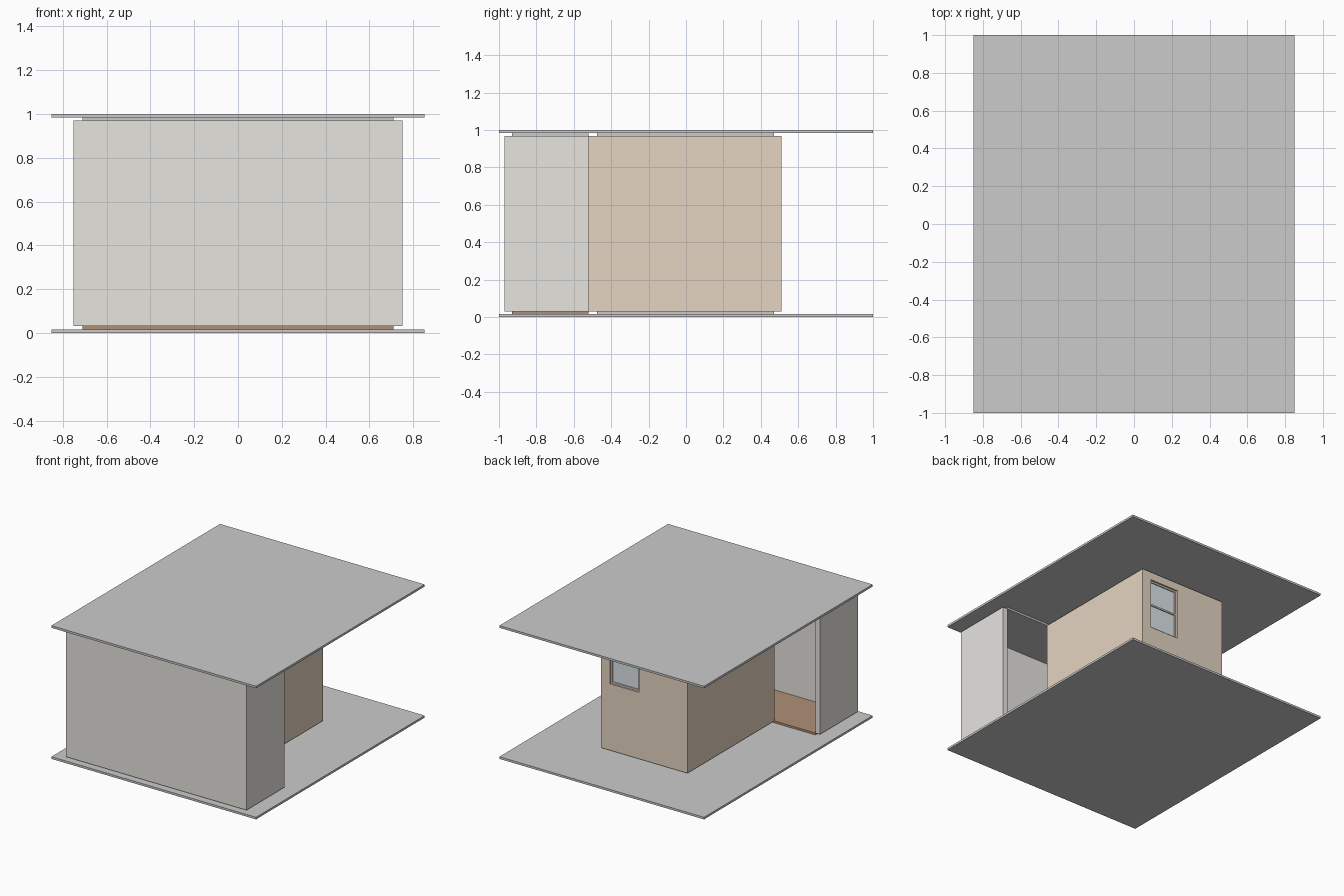
import bpy, bmesh

if "Cube" in bpy.data.objects:
    bpy.data.objects.remove(bpy.data.objects["Cube"])


def material(name, rgb):
    m = bpy.data.materials.new(name)
    m.diffuse_color = (*rgb, 1)
    m.use_nodes = True
    m.node_tree.nodes["Principled BSDF"].inputs["Base Color"].default_value = m.diffuse_color
    return m


PLASTER = material("pale_plaster", (0.8, 0.78, 0.74))
BEIGE = material("beige_plaster", (0.78, 0.66, 0.54))
WOOD = material("wood_floor", (0.44, 0.28, 0.18))
TRIM = material("window_trim", (0.78, 0.68, 0.58))
GLASS = material("window_glass", (0.72, 0.78, 0.8))


def prism(name, outline, z0, z1, mat=None):
    """Extrude a plan outline from z0 up to z1."""
    bm = bmesh.new()
    face = bm.faces.new([bm.verts.new((x, y, z0)) for x, y in outline])
    top = bmesh.ops.extrude_face_region(bm, geom=[face])["geom"]
    bmesh.ops.translate(bm, vec=(0, 0, z1 - z0),
                        verts=[v for v in top if isinstance(v, bmesh.types.BMVert)])
    bmesh.ops.recalc_face_normals(bm, faces=bm.faces)
    mesh = bpy.data.meshes.new(name)
    bm.to_mesh(mesh)
    bm.free()
    obj = bpy.data.objects.new(name, mesh)
    bpy.context.collection.objects.link(obj)
    if mat:
        mesh.materials.append(mat)
    return obj


def box(name, x, y, z, mat=None):
    outline = [(x[0], y[0]), (x[1], y[0]), (x[1], y[1]), (x[0], y[1])]
    return prism(name, outline, z[0], z[1], mat)


def cut(target, cutter):
    cutter.hide_render = True
    cutter.hide_set(True)
    mod = target.modifiers.new(cutter.name, 'BOOLEAN')
    mod.operation = 'DIFFERENCE'
    mod.solver = 'EXACT'
    mod.object = cutter


SLAB = 0.016          # slab thickness
LOW, HIGH = 0.031, 0.969   # wall bottom and top

# ground slab and flat roof
box("base_slab", (-0.85, 0.85), (-1, 1), (0, SLAB))
box("roof_slab", (-0.85, 0.85), (-1, 1), (1 - SLAB, 1))

# front room: U-shaped wall, open towards the back
prism("front_room_walls",
      [(-0.75, -0.52), (-0.75, -0.97), (0.75, -0.97), (0.75, -0.52),
       (0.71, -0.52), (0.71, -0.93), (-0.71, -0.93), (-0.71, -0.52)],
      LOW, HIGH, PLASTER)
box("front_room_floor", (-0.71, 0.71), (-0.93, -0.52), (SLAB, LOW), WOOD)
box("front_room_ceiling", (-0.71, 0.71), (-0.93, -0.52), (HIGH, 1 - SLAB))

# back room: hollow block with a window opening in its rear wall
IX, IY = (-0.33, 0.31), (-0.475, 0.47)
WX, WZ = (0.035, 0.275), (0.53, 0.91)
walls = box("back_room_walls", (-0.37, 0.35), (-0.52, 0.51), (LOW, HIGH), BEIGE)
cut(walls, box("room_cutter", IX, IY, (-0.1, 1.1)))
cut(walls, box("window_cutter", WX, (0.4, 0.6), WZ))
box("back_room_floor", IX, IY, (SLAB, LOW))
box("back_room_ceiling", IX, IY, (HIGH, 1 - SLAB))

# sash window: jambs, rails and two panes
T = 0.012
FY = (0.475, 0.497)
for side, x in (("left", WX[0]), ("right", WX[1] - T)):
    box(f"window_jamb_{side}", (x, x + T), FY, WZ, TRIM)
MID = 0.72
for part, z in (("sill", WZ[0]), ("middle_rail", MID - T / 2), ("head", WZ[1] - T)):
    box(f"window_{part}", (WX[0] + T, WX[1] - T), FY, (z, z + T), TRIM)
for part, z in (("lower", (WZ[0] + T, MID - T / 2)), ("upper", (MID + T / 2, WZ[1] - T))):
    box(f"window_pane_{part}", (WX[0] + T, WX[1] - T), (0.483, 0.489), z, GLASS)
